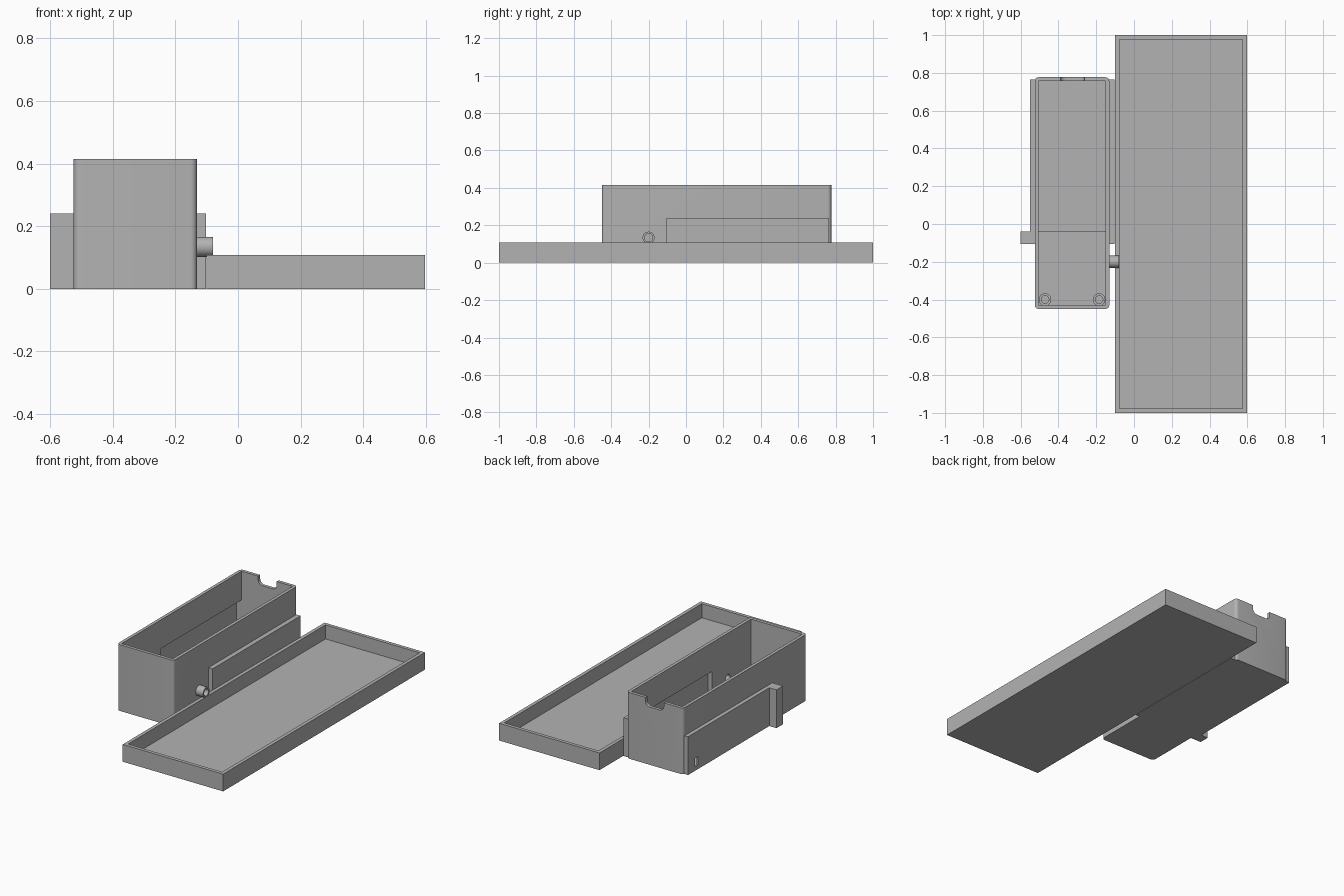
import bpy, bmesh, math
from mathutils import Matrix, Vector

default = bpy.data.objects.get("Cube")
if default:
    bpy.data.objects.remove(default, do_unlink=True)

GREY = (0.45, 0.45, 0.45, 1)
mat = bpy.data.materials.new("plain grey plastic")
mat.use_nodes = True
mat.diffuse_color = GREY
mat.node_tree.nodes["Principled BSDF"].inputs["Base Color"].default_value = GREY


def add_object(name, bm):
    mesh = bpy.data.meshes.new(name)
    bm.to_mesh(mesh)
    bm.free()
    mesh.materials.append(mat)
    ob = bpy.data.objects.new(name, mesh)
    bpy.context.collection.objects.link(ob)
    return ob


def block(name, lo, hi, radius=0, axis=2):
    """Box between two corners; edges along one axis may be rounded."""
    lo, hi = Vector(lo), Vector(hi)
    bm = bmesh.new()
    bmesh.ops.create_cube(bm, size=1)
    for v in bm.verts:
        v.co = (lo + hi) / 2 + v.co * (hi - lo)
    if radius:
        edges = [e for e in bm.edges
                 if abs((e.verts[0].co - e.verts[1].co).normalized()[axis]) > 0.9]
        bmesh.ops.bevel(bm, geom=edges, offset=radius, segments=6,
                        profile=0.5, affect='EDGES')
    return add_object(name, bm)


def rod(name, centre, radius, length, along_x=False):
    bm = bmesh.new()
    turn = Matrix.Rotation(math.pi / 2, 4, 'Y') if along_x else Matrix()
    bmesh.ops.create_cone(bm, cap_ends=True, segments=32, radius1=radius,
                          radius2=radius, depth=length,
                          matrix=Matrix.Translation(centre) @ turn)
    return add_object(name, bm)


def combine(ob, others, operation):
    """Boolean each helper into the object, then discard the helper."""
    for other in others:
        other.hide_render = True
        mod = ob.modifiers.new(operation.lower(), 'BOOLEAN')
        mod.operation, mod.solver, mod.object = operation, 'EXACT', other
        bpy.context.view_layer.objects.active = ob
        bpy.ops.object.modifier_apply(modifier=mod.name)
        bpy.data.objects.remove(other, do_unlink=True)


def smooth(ob):
    bpy.ops.object.select_all(action='DESELECT')
    ob.select_set(True)
    bpy.context.view_layer.objects.active = ob
    bpy.ops.object.shade_smooth_by_angle(angle=math.radians(30))


# Shallow open lid tray
lid = block("lid_tray", (-0.1, -1, 0), (0.597, 1, 0.108))
combine(lid, [block("lid_cavity", (-0.078, -0.978, 0.02), (0.575, 0.978, 0.2))],
        'DIFFERENCE')

# Deep case with side bulges, side rib and cable spout
case = block("deep_case", (-0.525, -0.45, 0), (-0.131, 0.777, 0.415), 0.02)
combine(case, [
    block("left_bulge", (-0.55, -0.1, 0), (-0.5, 0.765, 0.24)),
    block("left_rib", (-0.6, -0.105, 0), (-0.5, -0.04, 0.24)),
    block("right_bulge", (-0.16, -0.105, 0), (-0.102, 0.765, 0.24)),
    rod("spout", (-0.115, -0.2, 0.134), 0.032, 0.07, True),
], 'UNION')

# Hollow interior, wider pocket, rounded rear notch, spout bore, side slot
combine(case, [
    block("cavity", (-0.505, -0.43, 0.02), (-0.151, 0.757, 0.5)),
    block("pocket", (-0.54, -0.04, 0.012), (-0.125, 0.757, 0.235)),
    block("rear_notch", (-0.39, 0.7, 0.362), (-0.262, 0.85, 0.5), 0.03, 1),
    rod("spout_bore", (-0.11, -0.2, 0.134), 0.022, 0.15, True),
    block("side_slot", (-0.58, 0.665, 0.025), (-0.52, 0.695, 0.08)),
], 'DIFFERENCE')
smooth(case)

# Screw posts in the two front corners
for side, x in (("left", -0.185), ("right", -0.471)):
    post = rod(side + "_screw_post", (x, -0.4, 0.07), 0.033, 0.11)
    combine(post, [rod("screw_hole", (x, -0.4, 0.1), 0.02, 0.12)], 'DIFFERENCE')
    smooth(post)
